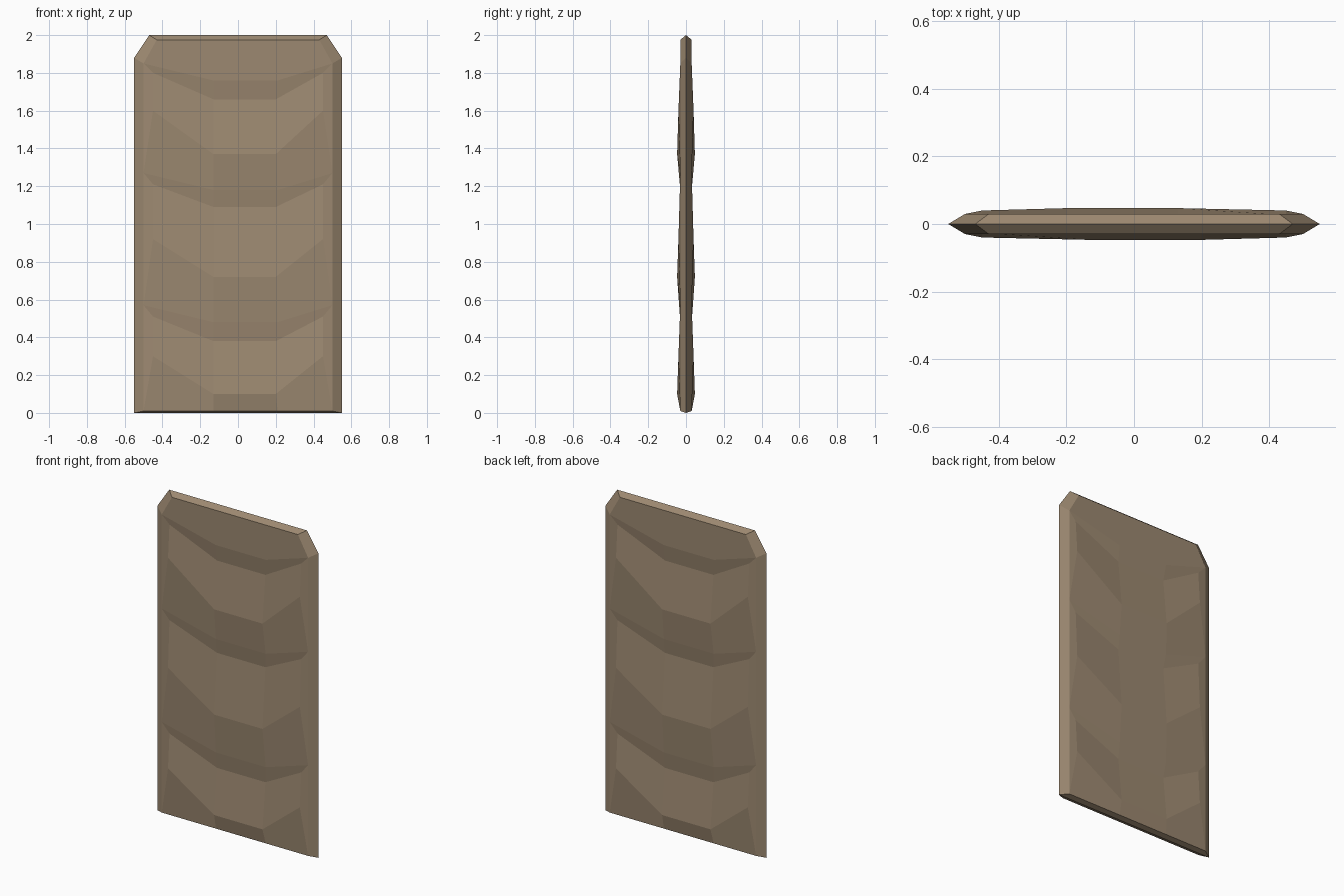
import bpy, bmesh
from mathutils import Matrix

if "Cube" in bpy.data.objects:
    bpy.data.objects.remove(bpy.data.objects["Cube"])

# One colour for the whole slab
mat = bpy.data.materials.new("weathered_brown")
mat.diffuse_color = (0.335, 0.25, 0.165, 1)
mat.use_nodes = True
mat.node_tree.nodes["Principled BSDF"].inputs["Base Color"].default_value = mat.diffuse_color

XS = [-0.50, -0.13, 0.21, 0.50]      # columns of the groove lip
XB = [-0.45, -0.13, 0.20, 0.45]      # columns of the groove floor and ridge
FACE = 0.03                          # half thickness of the flat face


def row(xs, z_side, z_mid, d_side, d_mid):
    """Four points of a dipped line across the slab face."""
    zs, ds = (z_side, z_mid, z_mid, z_side), (d_side, d_mid, d_mid, d_side)
    return [bm.verts.new((x, -d, z)) for x, z, d in zip(xs, zs, ds)]


def strips(upper, lower):
    for i in range(3):
        bm.faces.new((upper[i], lower[i], lower[i + 1], upper[i + 1]))


bm = bmesh.new()

# Overlapping scales: lip, groove floor, ridge, then the next lip
lips = [row(XS, s, m, FACE, FACE) for s, m in
        ((1.85, 1.76), (1.27, 1.18), (0.57, 0.48), (0.01, 0.01))]
floors = [(1.80, 1.66), (1.21, 1.09), (0.51, 0.38)]
ridges = [(1.60, 1.37), (0.92, 0.72), (0.30, 0.10)]
for i in range(3):
    floor = row(XB, *floors[i], 0.026, 0.018)
    ridge = row(XB, *ridges[i], 0.040, 0.047)
    strips(lips[i], floor)
    strips(floor, ridge)
    strips(ridge, lips[i + 1])
    for c in (0, 3):                 # narrow cheeks at both ends
        bm.faces.new((lips[i][c], floor[c], ridge[c], lips[i + 1][c]))

# Flat head panel
head = [bm.verts.new((x, -FACE, 1.975)) for x in (-0.43, 0.43)]
bm.faces.new([head[0]] + lips[0] + [head[1]])

# Bevelled rim down to the outline on the middle plane
rim = [bm.verts.new((x, 0, z)) for x, z in
       ((-0.55, 0), (-0.55, 1.88), (-0.47, 2), (0.47, 2), (0.55, 1.88), (0.55, 0))]
bm.faces.new([rim[0]] + [l[0] for l in reversed(lips)] + [rim[1]])
bm.faces.new((rim[1], lips[0][0], head[0], rim[2]))
bm.faces.new((rim[2], head[0], head[1], rim[3]))
bm.faces.new((rim[3], head[1], lips[0][3], rim[4]))
bm.faces.new([rim[4]] + [l[3] for l in lips] + [rim[5]])
bm.faces.new([rim[5]] + lips[3][::-1] + [rim[0]])

# Back is the front turned half way round
half = bmesh.ops.duplicate(bm, geom=bm.verts[:] + bm.edges[:] + bm.faces[:])["geom"]
bmesh.ops.rotate(bm, verts=[g for g in half if isinstance(g, bmesh.types.BMVert)],
                 cent=(0, 0, 0), matrix=Matrix.Rotation(3.14159265, 3, 'Z'))
bmesh.ops.remove_doubles(bm, verts=bm.verts[:], dist=0.0005)
bmesh.ops.recalc_face_normals(bm, faces=bm.faces[:])

mesh = bpy.data.meshes.new("carved_slab")
bm.to_mesh(mesh)
bm.free()
mesh.materials.append(mat)
slab = bpy.data.objects.new("carved_slab", mesh)
bpy.context.collection.objects.link(slab)
